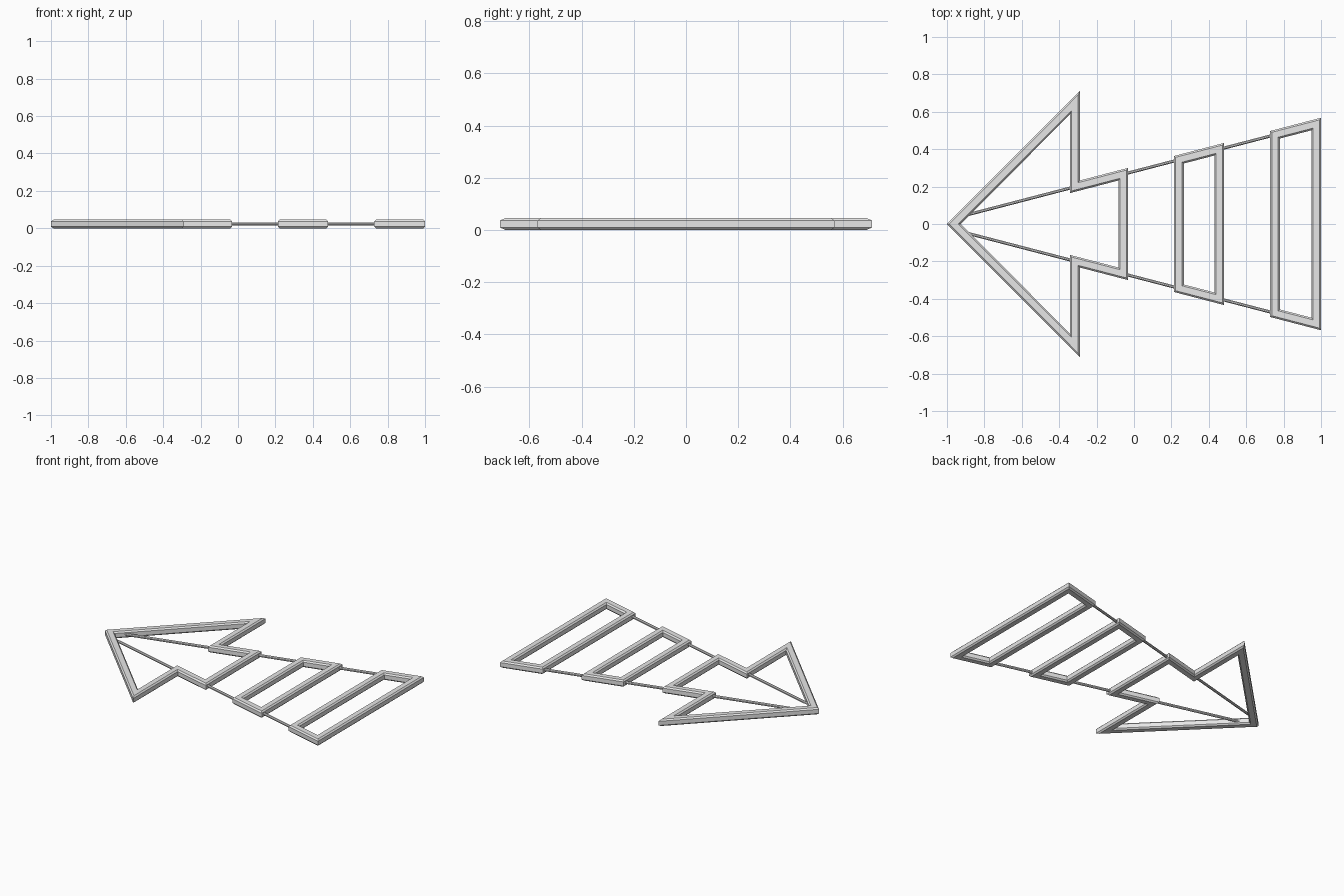
import bpy, bmesh
from mathutils import Vector

cube = bpy.data.objects.get("Cube")
if cube:
    bpy.data.objects.remove(cube, do_unlink=True)

HEIGHT, WIDTH, CHAMFER = 0.046, 0.052, 0.009

grey = bpy.data.materials.new("light_grey")
grey.use_nodes = True
grey.diffuse_color = (0.8, 0.8, 0.8, 1)
grey.node_tree.nodes["Principled BSDF"].inputs["Base Color"].default_value = (0.8, 0.8, 0.8, 1)


def add_object(name, bm):
    bmesh.ops.recalc_face_normals(bm, faces=bm.faces)
    mesh = bpy.data.meshes.new(name)
    bm.to_mesh(mesh)
    bm.free()
    mesh.materials.append(grey)
    obj = bpy.data.objects.new(name, mesh)
    bpy.context.collection.objects.link(obj)
    return obj


def section(width, height, chamfer):
    """Octagonal bar section as (inward offset, height) pairs."""
    c = chamfer
    return [(c, 0), (width - c, 0), (width, c), (width, height - c),
            (width - c, height), (c, height), (0, height - c), (0, c)]


def frame(name, outline):
    """Sweep the bar section round a clockwise outline with mitred corners."""
    bm = bmesh.new()
    points = [Vector(p) for p in outline]
    rings = []
    for i, p in enumerate(points):
        before = (p - points[i - 1]).normalized()
        after = (points[(i + 1) % len(points)] - p).normalized()
        n1 = Vector((before.y, -before.x))
        n2 = Vector((after.y, -after.x))
        mitre = (n1 + n2) / (1 + n1.dot(n2))
        rings.append([bm.verts.new((*(p + mitre * d), z))
                      for d, z in section(WIDTH, HEIGHT, CHAMFER)])
    for i, ring in enumerate(rings):
        nxt = rings[(i + 1) % len(rings)]
        for j in range(8):
            k = (j + 1) % 8
            bm.faces.new((ring[j], ring[k], nxt[k], nxt[j]))
    return add_object(name, bm)


def edge_y(x):
    """Half width of the tapering tail at x."""
    return 0.308 + 0.26 * x


def rod(name, side):
    """Thin octagonal rod running down the middle of the frame sides."""
    bm = bmesh.new()
    size = 0.017
    ends = []
    for x in (-0.93, 0.97):
        y = edge_y(x) - 0.027
        ends.append([bm.verts.new((x, side * (y + d - size / 2), z + (HEIGHT - size) / 2))
                     for d, z in section(size, size, 0.005)])
    for j in range(8):
        k = (j + 1) % 8
        bm.faces.new((ends[0][j], ends[0][k], ends[1][k], ends[1][j]))
    for end in ends:
        bm.faces.new(end)
    return add_object(name, bm)


# Arrowhead with its stub of shaft, mirrored about the long axis
neck, back = -0.29, -0.032
half = [(neck, 0.712), (neck, edge_y(neck)), (back, edge_y(back))]
frame("arrowhead_frame", [(-1, 0)] + half + [(x, -y) for x, y in reversed(half)])

# Tail segments
for name, x0, x1 in (("middle_frame", 0.214, 0.482), ("rear_frame", 0.728, 1.0)):
    frame(name, [(x0, edge_y(x0)), (x1, edge_y(x1)), (x1, -edge_y(x1)), (x0, -edge_y(x0))])

# Connecting rods
rod("back_rod", 1)
rod("front_rod", -1)
